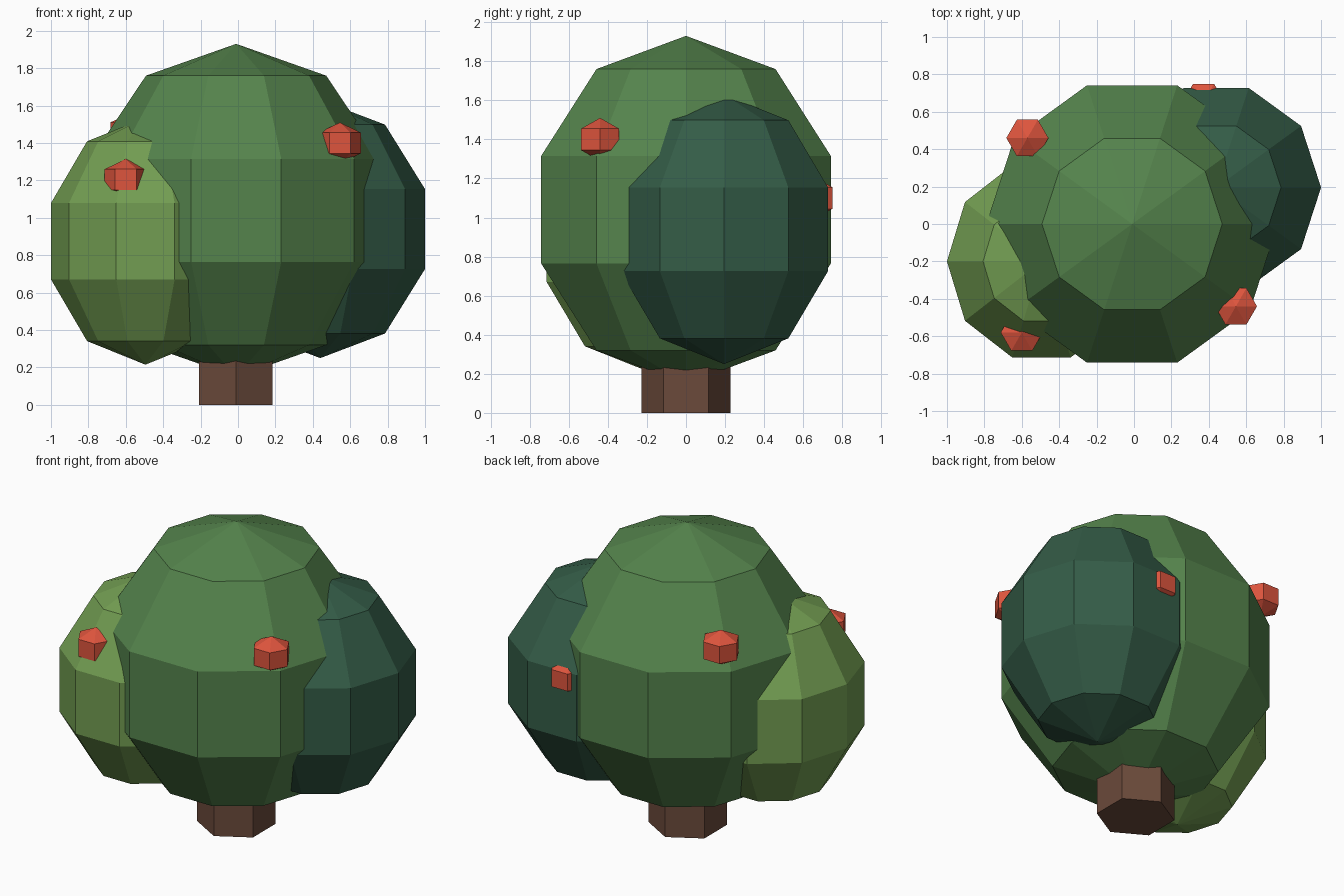
import bpy, bmesh
from math import sin, cos, pi

if "Cube" in bpy.data.objects:
    bpy.data.objects.remove(bpy.data.objects["Cube"])


def material(name, rgb):
    m = bpy.data.materials.new(name)
    m.diffuse_color = (*rgb, 1)
    m.use_nodes = True
    m.node_tree.nodes["Principled BSDF"].inputs["Base Color"].default_value = m.diffuse_color
    return m


def finish(name, bm, mat):
    bmesh.ops.recalc_face_normals(bm, faces=bm.faces)
    me = bpy.data.meshes.new(name)
    bm.to_mesh(me)
    bm.free()
    me.materials.append(mat)
    ob = bpy.data.objects.new(name, me)
    bpy.context.collection.objects.link(ob)
    return ob


def ring(bm, n, rx, ry, z, start=0.0):
    return [bm.verts.new((rx * cos(start + 2 * pi * i / n),
                          ry * sin(start + 2 * pi * i / n), z)) for i in range(n)]


def bridge(bm, a, b):
    n = len(a)
    for i in range(n):
        j = (i + 1) % n
        bm.faces.new((a[i], a[j], b[j], b[i]))


def ball(name, loc, radii, segments, bands, mat):
    """Faceted ellipsoid with a corner on the +x axis."""
    bm = bmesh.new()
    rx, ry, rz = radii
    rings = [ring(bm, segments, rx * sin(pi * k / bands), ry * sin(pi * k / bands),
                  rz * cos(pi * k / bands)) for k in range(1, bands)]
    for a, b in zip(rings, rings[1:]):
        bridge(bm, a, b)
    for loop, z in ((rings[0], rz), (rings[-1], -rz)):
        pole = bm.verts.new((0, 0, z))
        for i in range(segments):
            bm.faces.new((loop[i], loop[(i + 1) % segments], pole))
    ob = finish(name, bm, mat)
    ob.location = loc
    return ob


leaf_mid = material("leaf_mid", (0.09, 0.23, 0.073))
leaf_light = material("leaf_light", (0.17, 0.34, 0.084))
leaf_dark = material("leaf_dark", (0.034, 0.107, 0.063))
bark = material("bark", (0.145, 0.068, 0.043))
red = material("berry_red", (0.73, 0.09, 0.047))

# Hexagonal trunk
bm = bmesh.new()
low = ring(bm, 6, 0.228, 0.228, 0, pi / 2)
high = ring(bm, 6, 0.228, 0.228, 0.4, pi / 2)
bridge(bm, low, high)
bm.faces.new(low)
bm.faces.new(high)
finish("trunk", bm, bark).location = (-0.012, 0, 0)

# Foliage clumps
ball("foliage_main", (-0.01, 0, 1.04), (0.82, 0.78, 0.89), 10, 5, leaf_mid).scale.y = 0.82 / 0.78
ball("foliage_left", (-0.495, -0.2, 0.875), (0.531, 0.568, 0.66), 10, 5, leaf_light)
ball("foliage_right", (0.44, 0.195, 0.94), (0.589, 0.589, 0.69), 10, 5, leaf_dark)

# Berries
berries = [(0.545, -0.44, 1.40), (-0.6, -0.58, 1.205),
           (-0.57, 0.46, 1.455), (0.372, 0.652, 1.10)]
for i, p in enumerate(berries):
    ball(f"berry_{i + 1}", p, (0.13, 0.13, 0.11), 6, 3, red)
